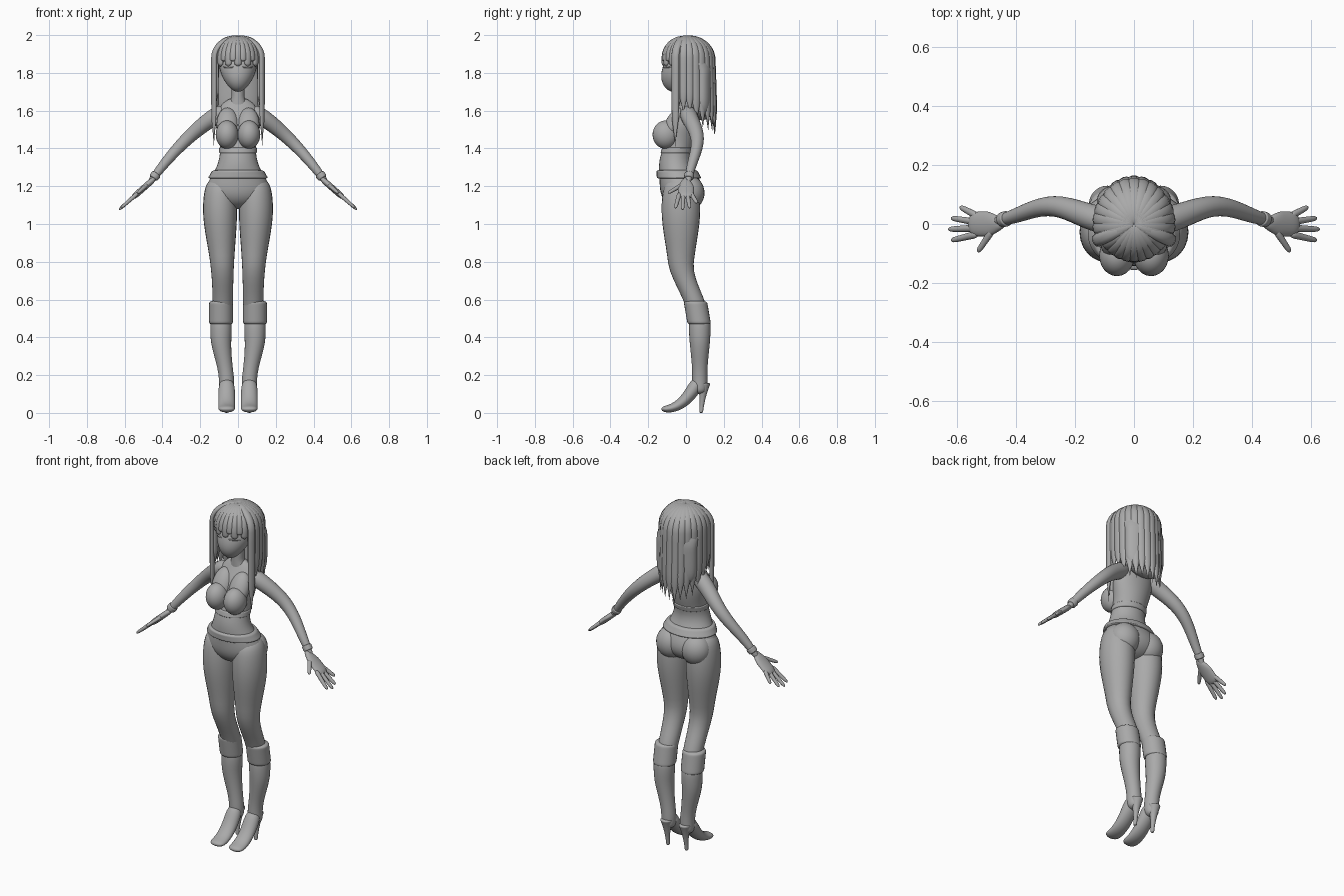
import bpy, bmesh, math, random
from mathutils import Vector, Matrix

random.seed(4)
cube = bpy.data.objects.get("Cube")
if cube:
    bpy.data.objects.remove(cube)

GREY = (.4, .4, .4, 1)
grey = bpy.data.materials.new("plain_grey")
grey.use_nodes = True
grey.diffuse_color = GREY
grey.node_tree.nodes["Principled BSDF"].inputs["Base Color"].default_value = GREY


def finish(name, bm, mirror):
    bmesh.ops.recalc_face_normals(bm, faces=bm.faces)
    for face in bm.faces:
        face.smooth = True
    mesh = bpy.data.meshes.new(name)
    bm.to_mesh(mesh)
    bm.free()
    mesh.materials.append(grey)
    part = bpy.data.objects.new(name, mesh)
    bpy.context.collection.objects.link(part)
    if mirror:
        part.modifiers.new("mirror", 'MIRROR').use_mirror_merge = False


def bump(value, peak, width):
    return math.exp(-((value - peak) / width) ** 2)


def ease(value, low, high):
    t = min(max((value - low) / (high - low), 0), 1)
    return t * t * (3 - 2 * t)


def loft(name, start, end, rule, across=None, mirror=False, dome=8, sides=24, steps=28):
    """Sweep an ellipse; rule(s) gives its centre and two radii, and the ends close as domes.
    Rings lie flat unless an across direction is given; then they follow the path."""
    bm = bmesh.new()
    rings = []
    for i in range(steps + 1):
        place = -math.cos(math.pi * i / steps)
        s = start + (end - start) * (place + 1) / 2
        centre, wide, deep = rule(s)
        centre = Vector(centre)
        u, v = Vector((1, 0, 0)), Vector((0, 1, 0))
        if across:
            h = (end - start) / 100
            along = (Vector(rule(s + h)[0]) - Vector(rule(s - h)[0])).normalized()
            u = Vector(across)
            u = (u - along * u.dot(along)).normalized()
            v = along.cross(u)
        close = max(math.sqrt(max(1 - abs(place) ** dome, 0)), .02)
        turns = [math.tau * k / sides for k in range(sides)]
        rings.append([bm.verts.new(centre + close * (u * wide * math.cos(w) + v * deep * math.sin(w)))
                      for w in turns])
    for low, high in zip(rings, rings[1:]):
        for k in range(sides):
            j = (k + 1) % sides
            bm.faces.new((low[k], low[j], high[j], high[k]))
    bm.faces.new(rings[0])
    bm.faces.new(rings[-1])
    finish(name, bm, mirror)


def ball(name, centre, radii, tilt=0, mirror=False):
    bm = bmesh.new()
    shape = Matrix.Translation(centre) @ Matrix.Rotation(tilt, 4, 'X') @ Matrix.Diagonal((*radii, 1))
    bmesh.ops.create_uvsphere(bm, u_segments=24, v_segments=16, radius=1, matrix=shape)
    finish(name, bm, mirror)


# Torso: wide hips, narrow waist, sloping shoulders
def torso(z, extra=0):
    wide = .09 + .08 * bump(z, 1.17, .12) + .03 * bump(z, 1.55, .1)
    deep = .08 + .035 * bump(z, 1.17, .12) - .03 * bump(z, 1.66, .1)
    y = -.02 - .035 * bump(z, 1.33, .1) + .03 * bump(z, 1.65, .1)
    return (0, y, z), wide + extra, deep + extra


loft("torso", 1.08, 1.67, torso, sides=32, steps=40)
loft("top_hem", 1.37, 1.41, lambda z: torso(z, .005), sides=32)
loft("waistband", 1.235, 1.29, lambda z: torso(z, .014), sides=32)
ball("breast", (.058, -.107, 1.473), (.06, .07, .075), mirror=True)
ball("upper_breast", (.055, -.065, 1.53), (.058, .045, .095), tilt=-.5, mirror=True)
ball("buttock", (.08, .018, 1.165), (.085, .08, .09), mirror=True)


# Legs: full thighs, knees carried back towards the calves
def leg(z):
    thigh = bump(z, 1.08, .25)
    centre = (.08 + .015 * thigh, -.027 + .09 * ease(z, .8, .5), z)
    return centre, .053 + .037 * thigh, .055 + .047 * thigh


# Heeled boots
def shaft(z):
    radius = .04 + .017 * ease(z, .2, .45)
    return (.06 + .03 * ease(z, .15, .4), .073, z), radius, radius


def foot(t):
    return (.06, .07 - .2 * t, .02 + .16 * max(1 - t, 0) ** 2.5), .044, .04 - .024 * t


def heel(z):
    return (.06, .08 + z / 10, z), .01 + z * z, .01 + z * z


loft("leg", .5, 1.25, leg, mirror=True, dome=16)
loft("boot_cuff", .465, .595, lambda z: ((.09, .15 - .17 * z, z), .063, .062), mirror=True, dome=16)
loft("boot_shaft", .1, .51, shaft, mirror=True, dome=16)
loft("boot_foot", 0, 1, foot, across=(1, 0, 0), mirror=True)
loft("boot_heel", 0, .16, heel, mirror=True, dome=40)


# Arms: slightly bent, with the elbows behind
def arm(x, extra=0):
    radius = .055 - .075 * x + extra
    return (x, .06 * bump(x, .28, .14), 1.63 - .37 * x - 1.1 * x * x), radius, radius


def palm(x):
    return (x, 0, 1.63 - .88 * x), .02 + .022 * ease(x, .44, .5), .016


def finger(name, base, tip):
    """A tapering finger between two points seen from above, on the slope of the hand."""
    def rule(t):
        x, y = (a + (b - a) * t for a, b in zip(base, tip))
        return (x, y, 1.63 - .88 * x), .013 - .004 * t, .012 - .004 * t
    loft(name, 0, 1, rule, across=(.3, 1, 0), mirror=True, sides=12, steps=12)


SIDEWAYS = (0, 1, 0)
loft("arm", .06, .48, arm, across=SIDEWAYS, mirror=True)
loft("wrist_band", .43, .45, lambda x: arm(x, .004), across=SIDEWAYS, mirror=True)
loft("palm", .44, .56, palm, across=SIDEWAYS, mirror=True, dome=6)
for i, name in enumerate(("little", "ring", "middle", "index")):
    finger(name + "_finger", (.53, .026 - .02 * i), (.63 - .01 * (i - 2) ** 2, .058 - .038 * i))
finger("thumb", (.48, -.02), (.53, -.095))


# Head, neck and face
def head(z):
    wide = .05 + .05 * ease(z, 1.66, 1.85)
    return (0, -.065 + .065 * ease(z, 1.7, 1.9), z), wide, wide * 1.07


def lash(x):
    return (x, -.018 - .104 * math.sqrt(1 - (10 * x) ** 2), 1.83), .005, .005


loft("neck", 1.6, 1.78, lambda z: ((0, 0, z), .034 + .02 * ease(z, 1.68, 1.6), .034), dome=16)
loft("head", 1.7, 1.985, head, dome=4, sides=32)
ball("nose", (0, -.113, 1.79), (.006, .01, .01))
loft("upper_lash", .02, .08, lash, across=(0, 0, 1), mirror=True, dome=2, sides=8, steps=12)


# Hair: an inner cap, open at the face, under overlapping locks
def cap(z):
    crown = ease(z, 1.8, 1.92)
    return (0, .085 - .073 * crown, z), .125, .06 + .062 * crown


def lock(name, degrees, end, reach, width):
    """A lock that arcs from the crown to its reach, then hangs to a pointed end."""
    c, s = math.cos(math.radians(degrees)), math.sin(math.radians(degrees))

    def rule(t):
        arc = min(t, 1) * math.pi / 2
        out = reach * math.sin(arc)
        z = 1.88 + .11 * math.cos(arc) - (1.88 - end) * max(t - 1, 0)
        taper = min(1, .1 + max(2 - t, 0) * 3)
        return (c * out, s * out + .015 * t * max(s, 0), z), width * taper, width * taper * .6
    loft(name, 0, 2, rule, across=(-s, c, 0), dome=4, sides=10, steps=24)


loft("hair_cap", 1.55, 1.992, cap, dome=6, sides=32)
LOCKS = 17
for i in range(LOCKS):
    degrees = -20 + 220 * i / (LOCKS - 1)
    end = 1.6 - .13 * max(math.sin(math.radians(degrees)), 0) + random.uniform(-.02, .02)
    lock(f"back_lock_{i + 1}", degrees, end, .126, .026)
BANGS = 9
for i in range(BANGS):
    lock(f"bang_{i + 1}", 218 + 104 * i / (BANGS - 1), 1.83 + .03 * (i % 2), .118, .02)
for side, degrees in (("left", -24), ("right", 204)):
    lock(side + "_front_lock", degrees, 1.41, .14, .022)
